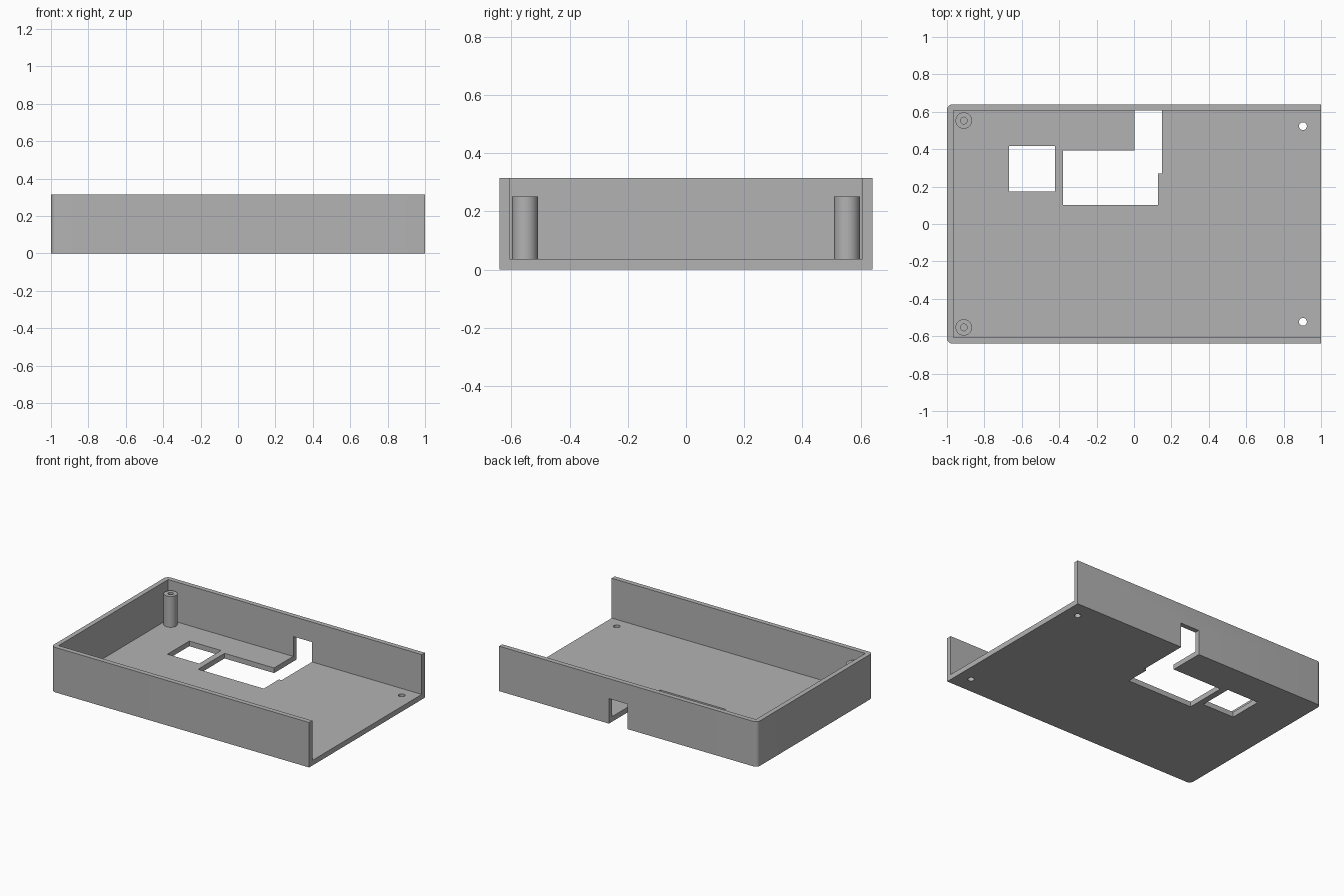
import bpy, bmesh, math
from mathutils import Vector

if "Cube" in bpy.data.objects:
    bpy.data.objects.remove(bpy.data.objects["Cube"], do_unlink=True)

HALF_Y, HEIGHT = 0.64, 0.315
WALL, FLOOR, CORNER = 0.034, 0.036, 0.03
POST_X, POST_Y, POST_TOP = -0.91, 0.553, 0.252

grey = bpy.data.materials.new("plain grey")
grey.use_nodes = True
grey.diffuse_color = (0.45, 0.45, 0.45, 1)
grey.node_tree.nodes["Principled BSDF"].inputs["Base Color"].default_value = grey.diffuse_color


def prism(name, outline, z0, z1):
    """Extrude a flat outline from z0 up to z1."""
    bm = bmesh.new()
    face = bm.faces.new([bm.verts.new((x, y, z0)) for x, y in outline])
    ext = bmesh.ops.extrude_face_region(bm, geom=[face])["geom"]
    top = [v for v in ext if isinstance(v, bmesh.types.BMVert)]
    bmesh.ops.translate(bm, verts=top, vec=Vector((0, 0, z1 - z0)))
    bmesh.ops.recalc_face_normals(bm, faces=bm.faces)
    mesh = bpy.data.meshes.new(name)
    bm.to_mesh(mesh)
    bm.free()
    mesh.materials.append(grey)
    obj = bpy.data.objects.new(name, mesh)
    bpy.context.collection.objects.link(obj)
    return obj


def box(name, x0, x1, y0, y1, z0, z1):
    return prism(name, [(x0, y0), (x1, y0), (x1, y1), (x0, y1)], z0, z1)


def arc(x, y, r, start, end, steps):
    angles = [math.radians(start + (end - start) * i / steps) for i in range(steps + 1)]
    return [(x + r * math.cos(a), y + r * math.sin(a)) for a in angles]


def cylinder(name, x, y, r, z0, z1, sides=32):
    return prism(name, arc(x, y, r, 0, 360, sides)[:-1], z0, z1)


def activate(obj):
    bpy.ops.object.select_all(action='DESELECT')
    obj.select_set(True)
    bpy.context.view_layer.objects.active = obj


def cut(obj, cutter):
    """Subtract the cutter and discard it."""
    activate(obj)
    mod = obj.modifiers.new("cut", 'BOOLEAN')
    mod.operation = 'DIFFERENCE'
    mod.solver = 'EXACT'
    mod.object = cutter
    bpy.ops.object.modifier_apply(modifier=mod.name)
    bpy.data.objects.remove(cutter, do_unlink=True)


def smooth(obj):
    activate(obj)
    bpy.ops.object.shade_smooth_by_angle(angle=math.radians(30))


# Tray: block with two rounded corners, hollowed and open at the +x end
outline = [(1, -HALF_Y), (1, HALF_Y)]
outline += arc(-1 + CORNER, HALF_Y - CORNER, CORNER, 90, 180, 6)
outline += arc(-1 + CORNER, -HALF_Y + CORNER, CORNER, 180, 270, 6)
tray = prism("tray", outline, 0, HEIGHT)
cut(tray, box("hollow", -1 + WALL, 1.2, -HALF_Y + WALL, HALF_Y - WALL, FLOOR, 0.5))

# Floor windows and the slot running out through the back wall
cut(tray, box("square_window", -0.669, -0.423, 0.175, 0.416, -0.1, 0.1))
cut(tray, box("wide_window", -0.38, 0.128, 0.102, 0.394, -0.1, 0.1))
cut(tray, box("back_slot", 0.004, 0.149, 0.27, 0.8, -0.1, 0.175))

# Screw holes near the open end
for side in (-1, 1):
    cut(tray, cylinder("screw_hole", 0.903, side * 0.523, 0.021, -0.1, 0.1))
smooth(tray)

# Hollow screw posts near the closed end
for side, label in ((-1, "front"), (1, "back")):
    post = cylinder(label + "_post", POST_X, side * POST_Y, 0.044, FLOOR - 0.01, POST_TOP)
    cut(post, cylinder("bore", POST_X, side * POST_Y, 0.018, FLOOR, 0.4))
    smooth(post)
